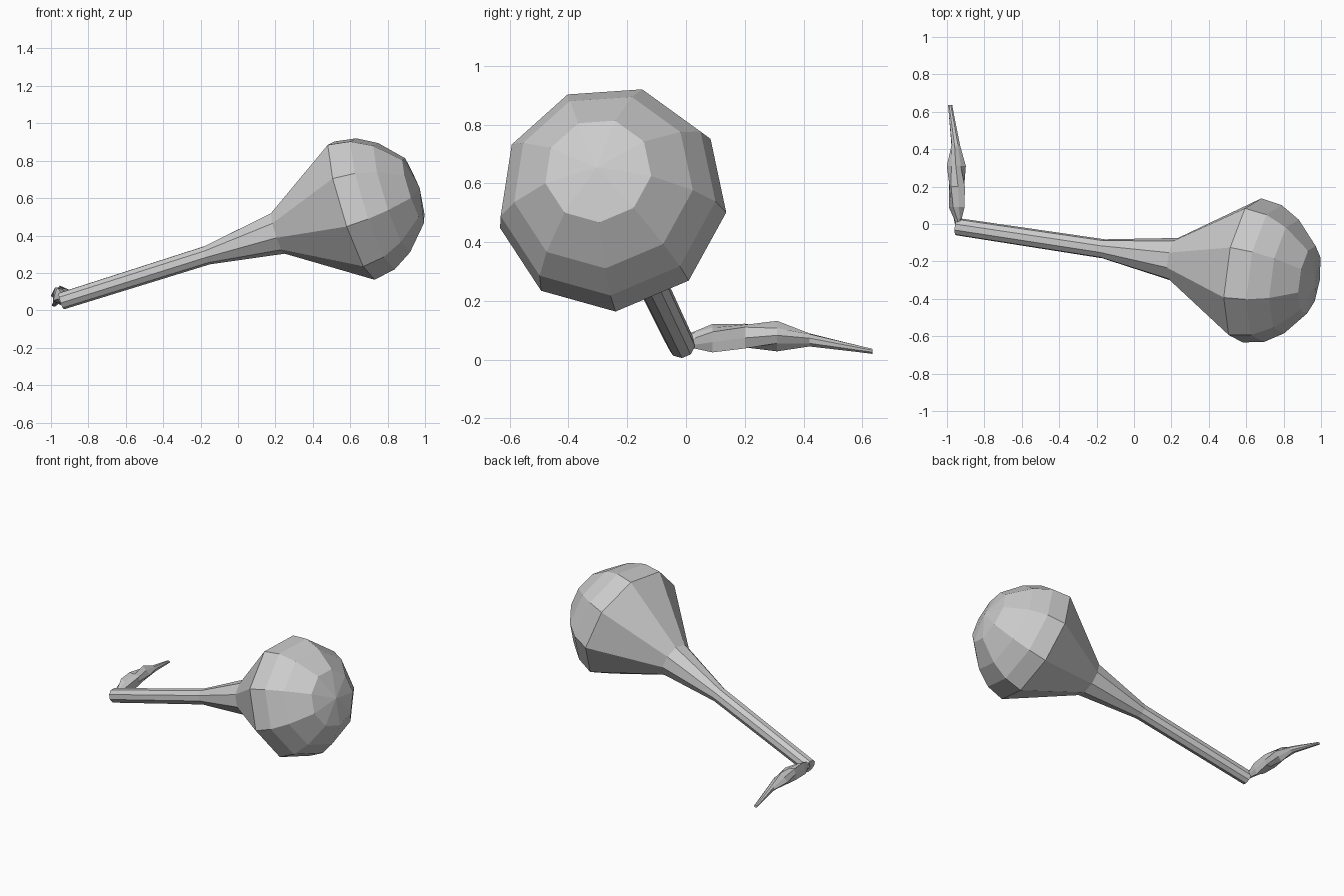
import bpy, bmesh, math
from mathutils import Vector

if "Cube" in bpy.data.objects:
    bpy.data.objects.remove(bpy.data.objects["Cube"])


def loft(name, rings):
    """Skin a list of rings (lists of points); a one-point ring makes a pole."""
    bm = bmesh.new()
    vs = [[bm.verts.new(p) for p in ring] for ring in rings]
    for a, b in zip(vs, vs[1:]):
        n = len(a)
        for i in range(n):
            j = (i + 1) % n
            if len(b) == 1:
                bm.faces.new((a[i], a[j], b[0]))
            else:
                bm.faces.new((a[i], a[j], b[j], b[i]))
    for ring in (vs[0], vs[-1]):
        if len(ring) > 2:
            bm.faces.new(ring)
    bmesh.ops.recalc_face_normals(bm, faces=bm.faces)
    me = bpy.data.meshes.new(name)
    bm.to_mesh(me)
    bm.free()
    ob = bpy.data.objects.new(name, me)
    bpy.context.collection.objects.link(ob)
    return ob


# Nine-sided club: straight grip, flared neck and domed head on a tilted axis
base = Vector((-0.945, -0.015, 0.05))
axis = Vector((1.0, -0.151, 0.315)).normalized()
side = (Vector((0, 1, 0)) - axis * axis.y).normalized()
up = axis.cross(side)
profile = [(0, 0.047), (0.826, 0.052), (1.228, 0.118), (1.647, 0.395),
           (1.767, 0.375), (1.875, 0.312), (1.995, 0.185), (2.03, 0)]
rings = []
for d, r in profile:
    c = base + axis * d
    angles = [math.radians(31.5 + 40 * k) for k in range(9)]
    rings.append([c + (side * math.cos(t) + up * math.sin(t)) * r for t in angles]
                 if r else [c])
loft("club", rings)

# Creased tassel tied to the grip end: y, centre x, centre z, half width, half height, crease
sections = [(0.0, -0.94, 0.06, 0.018, 0.025, 1.0), (0.03, -0.942, 0.067, 0.022, 0.03, 1.0),
            (0.09, -0.948, 0.073, 0.046, 0.053, 0.72), (0.20, -0.947, 0.080, 0.053, 0.052, 0.75),
            (0.31, -0.950, 0.080, 0.051, 0.052, 0.70), (0.42, -0.953, 0.067, 0.024, 0.023, 1.0),
            (0.635, -0.983, 0.028, 0.012, 0.009, 1.0)]
rings = []
for s, (y, x, z, w, h, crease) in enumerate(sections):
    ring = []
    for k in range(8):
        t = math.radians(45 * k + 12 * s)
        f = crease if (k + s // 4) % 2 else 1.0
        ring.append((x + w * f * math.cos(t), y, z + h * f * math.sin(t)))
    rings.append(ring)
loft("tassel", rings)
